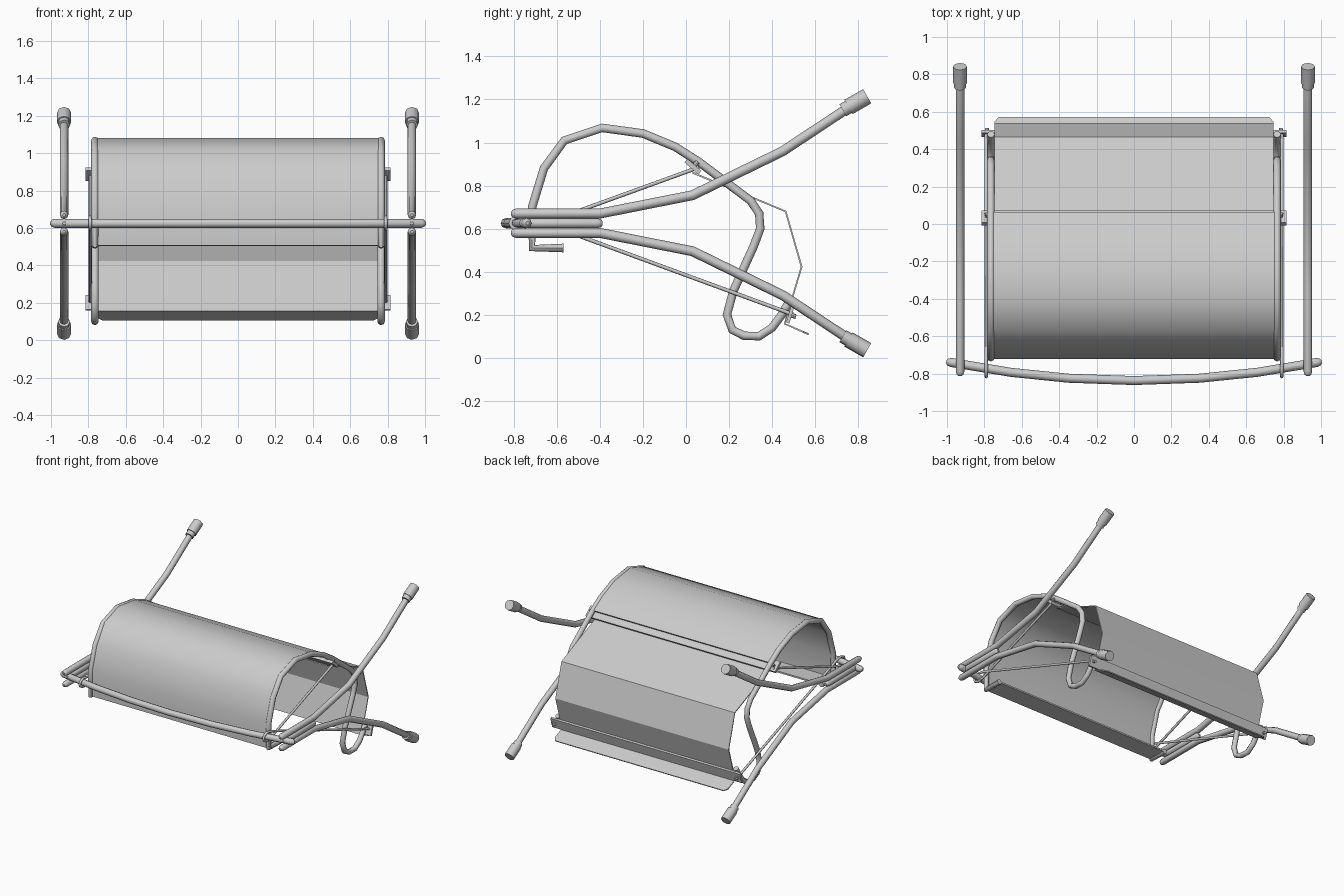
import bpy, bmesh, math
from mathutils import Vector

if "Cube" in bpy.data.objects:
    bpy.data.objects.remove(bpy.data.objects["Cube"])


def finish(ob, angle=40):
    bpy.ops.object.select_all(action='DESELECT')
    ob.select_set(True)
    bpy.context.view_layer.objects.active = ob
    bpy.ops.object.convert(target='MESH')
    bpy.ops.object.shade_smooth_by_angle(angle=math.radians(angle))
    return bpy.context.object


def tube(name, pts, r, round_ends=False):
    """Eight-sided tube swept along points, optionally with rounded ends."""
    pts = [Vector(p) for p in pts]
    path = [(p, 1.0) for p in pts]
    if round_ends:
        d0 = (pts[0] - pts[1]).normalized() * r
        d1 = (pts[-1] - pts[-2]).normalized() * r
        path = ([(pts[0] + d0, 0.35), (pts[0] + d0 * 0.7, 0.75)] + path
                + [(pts[-1] + d1 * 0.7, 0.75), (pts[-1] + d1, 0.35)])
    cu = bpy.data.curves.new(name, 'CURVE')
    cu.dimensions = '3D'
    cu.bevel_depth = r
    cu.bevel_resolution = 2
    cu.use_fill_caps = True
    sp = cu.splines.new('POLY')
    sp.points.add(len(path) - 1)
    for q, (p, s) in zip(sp.points, path):
        q.co = (*p, 1)
        q.radius = s
    ob = bpy.data.objects.new(name, cu)
    bpy.context.collection.objects.link(ob)
    return finish(ob, 50)


def sheet(name, rows, thickness, angle):
    """Thin sheet lofted across x from (half width, y, z) rows."""
    bm = bmesh.new()
    vs = [[bm.verts.new((s * w, y, z)) for s in (-1, 1)] for w, y, z in rows]
    for a, b in zip(vs, vs[1:]):
        bm.faces.new((a[0], a[1], b[1], b[0]))
    me = bpy.data.meshes.new(name)
    bm.to_mesh(me)
    bm.free()
    ob = bpy.data.objects.new(name, me)
    bpy.context.collection.objects.link(ob)
    m = ob.modifiers.new('thickness', 'SOLIDIFY')
    m.thickness = thickness
    m.offset = 0
    return finish(ob, angle)


def box(name, loc, size, tilt):
    bpy.ops.mesh.primitive_cube_add(size=1, location=loc, rotation=(tilt, 0, 0))
    ob = bpy.context.object
    ob.name = name
    ob.scale = size
    return ob


MID = 0.625
# Frame profile (y, z): hood lip, over the top, down to the rear loop
HOOD = [(-0.57, 0.51), (-0.715, 0.51), (-0.715, 0.70), (-0.66, 0.88), (-0.565, 1.01),
        (-0.39, 1.068), (-0.2, 1.042), (-0.05, 0.98), (0.06, 0.91)]
LOOP = [(0.16, 0.835), (0.3, 0.73), (0.34, 0.67), (0.345, 0.6), (0.315, 0.52), (0.22, 0.31),
        (0.19, 0.2), (0.215, 0.13), (0.27, 0.102), (0.34, 0.1), (0.4, 0.14),
        (0.445, 0.2), (0.48, 0.26)]
LEG = [(-0.79, 0.045), (-0.4, 0.045), (0.03, 0.13), (0.45, 0.335), (0.79, 0.56)]
WIRE = [(0.06, 0.885), (-0.72, 0.602), (-0.775, 0.592), (-0.808, 0.607), (-0.816, 0.625),
        (-0.808, 0.643), (-0.775, 0.658), (-0.72, 0.648), (0.5, 0.2)]

for side, s in (('left', -1), ('right', 1)):
    # Splayed legs with rubber feet
    for lab, k in (('upper', 1), ('lower', -1)):
        X = s * 0.93
        tube(f'{side}_{lab}_leg', [(X, y, MID + k * z) for y, z in LEG], 0.023, True)
        d = Vector((0, 0.087, k * 0.05))
        a = Vector((X, 0.755, MID + k * 0.54))
        for nm, p, r, t in (('foot', a + d / 2, 0.038, 1.0), ('foot_collar', a - d * 0.12, 0.032, 0.36)):
            bpy.ops.mesh.primitive_cylinder_add(vertices=8, radius=r, depth=d.length * t, location=p)
            ob = bpy.context.object
            ob.name = f'{side}_{lab}_{nm}'
            ob.rotation_euler = d.to_track_quat('Z', 'Y').to_euler()
            finish(ob, 50)
    # Short joining tube between the two legs
    tube(side + '_leg_joiner', [(s * 0.93, -0.75, MID), (s * 0.93, -0.41, MID)], 0.023, True)
    # Bent hood frame
    tube(side + '_hood_frame', [(s * 0.765, y, z) for y, z in HOOD + LOOP], 0.02)
    # Wire brace wrapped around the front bar
    tube(side + '_wire_brace', [(s * 0.79, y, z) for y, z in WIRE], 0.009)
    # Crossbar bolts
    for lab, y, z, dirn in (('upper', 0.045, 0.9, (0, 0.65, 0.75)), ('lower', 0.497, 0.195, (0, 0.94, -0.3))):
        bpy.ops.mesh.primitive_cylinder_add(vertices=8, radius=0.011, depth=0.03, location=(s * 0.785, y, z))
        ob = bpy.context.object
        ob.name = f'{side}_{lab}_bolt'
        ob.rotation_euler = Vector(dirn).to_track_quat('Z', 'Y').to_euler()

# Bowed front bar
tube('front_bar', [(x, -0.74 - 0.097 * (1 - (x / 0.98) ** 2), MID)
                   for x in (-0.98, -0.66, -0.35, 0, 0.35, 0.66, 0.98)], 0.024, True)

# Curved hood panel over the frame
sheet('hood_panel', [(0.775, y, z + (0.008 if i > 3 else 0)) for i, (y, z) in enumerate(HOOD)], 0.012, 45)

# Folded rear panel with a lip
sheet('rear_panel', [(0.745, 0.03, 0.86), (0.745, 0.463, 0.68), (0.745, 0.537, 0.423), (0.745, 0.458, 0.158),
                     (0.745, 0.545, 0.12), (0.725, 0.57, 0.109)], 0.008, 15)

# Flat crossbars
box('upper_crossbar', (0, 0.032, 0.888), (1.63, 0.085, 0.022), -0.72)
box('lower_crossbar', (0, 0.484, 0.2), (1.63, 0.016, 0.08), -0.29)
